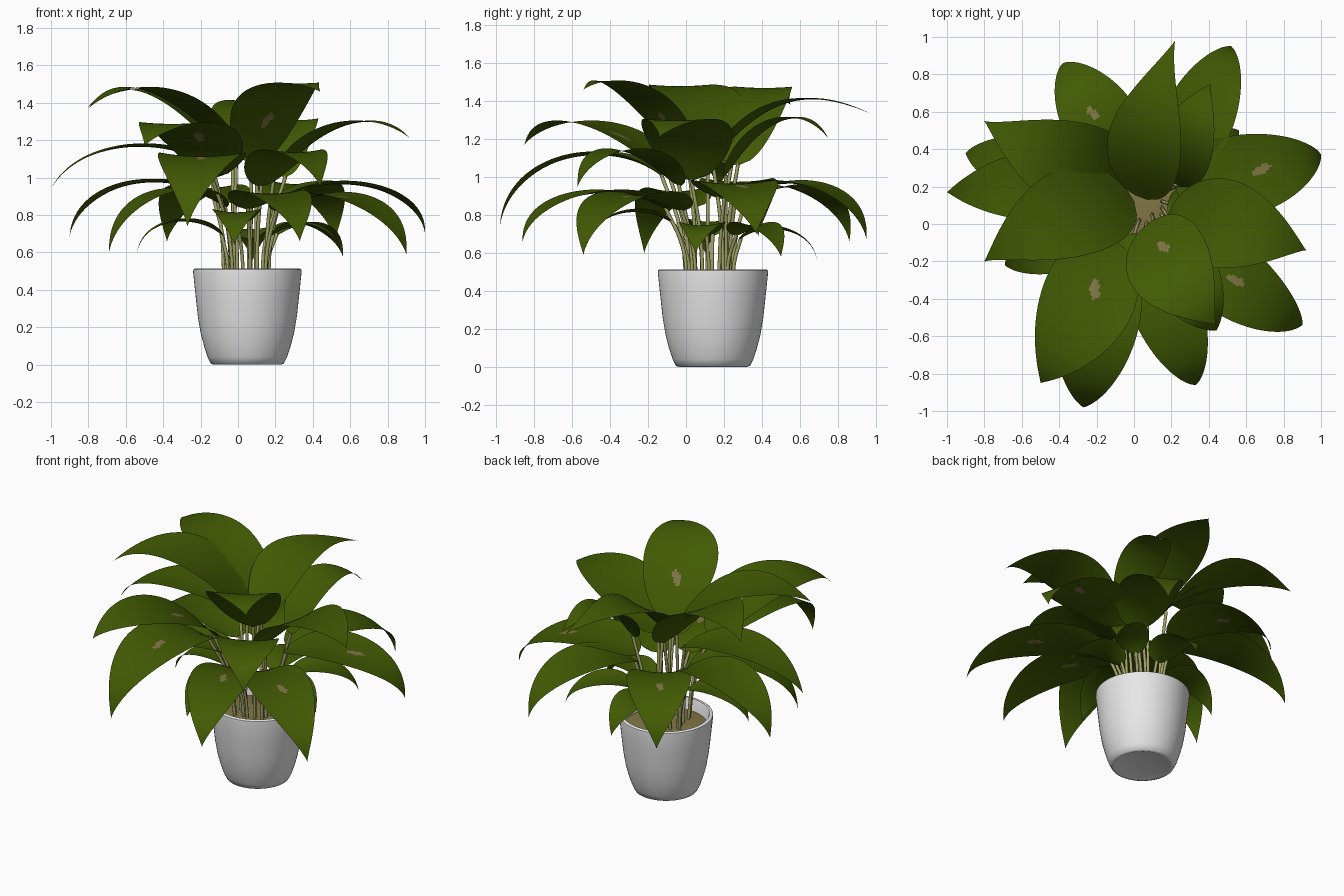
import bpy, bmesh, math
from mathutils import Vector

if "Cube" in bpy.data.objects:
    bpy.data.objects.remove(bpy.data.objects["Cube"])

PX, PY = 0.05, 0.142   # pot centre


def mat(name, col):
    m = bpy.data.materials.new(name)
    m.diffuse_color = (*col, 1)
    m.use_nodes = True
    m.node_tree.nodes["Principled BSDF"].inputs["Base Color"].default_value = m.diffuse_color
    return m


LEAF = mat("leaf green", (0.054, 0.102, 0.001))
SPOT = mat("leaf spot tan", (0.21, 0.18, 0.06))
STEM = mat("stem pale green", (0.36, 0.37, 0.13))
SOIL = mat("soil brown", (0.23, 0.185, 0.06))
POT = mat("pot white", (0.82, 0.82, 0.82))


def finish(name, bm, mats, angle=50):
    me = bpy.data.meshes.new(name)
    bm.to_mesh(me)
    bm.free()
    ob = bpy.data.objects.new(name, me)
    bpy.context.collection.objects.link(ob)
    for m in mats:
        me.materials.append(m)
    bpy.ops.object.select_all(action='DESELECT')
    ob.select_set(True)
    bpy.context.view_layer.objects.active = ob
    bpy.ops.object.shade_smooth_by_angle(angle=math.radians(angle))
    return ob


def lathe(name, profile, material, n=64):
    bm = bmesh.new()
    vs = [bm.verts.new((r, 0, z)) for r, z in profile]
    es = [bm.edges.new(p) for p in zip(vs, vs[1:])]
    bmesh.ops.spin(bm, geom=vs + es, cent=(0, 0, 0), axis=(0, 0, 1),
                   angle=2 * math.pi, steps=n)
    bmesh.ops.remove_doubles(bm, verts=bm.verts, dist=1e-4)
    bmesh.ops.recalc_face_normals(bm, faces=bm.faces)
    ob = finish(name, bm, [material])
    ob.location = (PX, PY, 0)
    return ob


# Pot with rounded foot, rim and inner wall; soil disc inside
lathe("pot", [(0, 0.004), (0.17, 0.004), (0.18, 0), (0.195, 0.006), (0.212, 0.04),
              (0.232, 0.10), (0.250, 0.17), (0.265, 0.26), (0.277, 0.37),
              (0.290, 0.495), (0.289, 0.508), (0.282, 0.513), (0.268, 0.512),
              (0.262, 0.50), (0.25, 0.40), (0, 0.40)], POT)
lathe("soil", [(0.254, 0.435), (0.15, 0.45), (0.05, 0.455), (0, 0.455)], SOIL)


def leaf(name, base, tip, peak, hw, spot, bend, reach, nt=56, nv=30):
    """Arching blade: rises from base to the peak height, then droops to its tip.
    bend bows the midrib sideways; reach near 1 makes the tip hang steeply."""
    b, t1 = Vector(base), Vector(tip)
    flat = Vector((t1.x - b.x, t1.y - b.y, 0))
    side = Vector((-flat.y, flat.x, 0)).normalized()
    c = peak + math.sqrt((peak - b.z) * (peak - t1.z))
    bm = bmesh.new()
    rows = []
    for i in range(nt + 1):
        t = i / nt
        u = 1 - t
        h = 3 * t * u * u * 0.27 + 3 * t * t * u * reach + t ** 3
        z = u * u * b.z + 2 * t * u * c + t * t * t1.z
        w = hw * max(math.sin(math.pi * t ** 0.68), 0.004) ** (0.7 + 0.4 * t)
        row = []
        for j in range(nv + 1):
            v = 2 * j / nv - 1
            p = b + flat * h + side * (w * v + bend * 4 * t * u)
            p.z = z + 0.03 * u * (v * v - 0.3) * w / hw
            row.append(bm.verts.new(p))
        rows.append(row)
    for i in range(nt):
        for j in range(nv):
            f = bm.faces.new((rows[i][j], rows[i + 1][j],
                              rows[i + 1][j + 1], rows[i][j + 1]))
            # small dry spot beside the midrib
            t, v = (i + 0.5) / nt, 2 * (j + 0.5) / nv - 1
            if spot and ((t - spot) / 0.05) ** 2 + ((v - 0.05 - t + spot) / 0.11) ** 2 < 1:
                f.material_index = 1
    bmesh.ops.recalc_face_normals(bm, faces=bm.faces)
    if sum(f.normal.z for f in bm.faces) < 0:
        bmesh.ops.reverse_faces(bm, faces=bm.faces)
    finish(name, bm, [LEAF, SPOT], 80)


def stem(name, base, tip):
    """Thin stalk from the soil to the leaf base."""
    b = Vector(base)
    d = Vector((tip[0] - PX, tip[1] - PY, 0)).normalized()
    s = Vector((PX, PY, 0.44)) + d * 0.09
    s = s.lerp(Vector((b.x, b.y, 0.44)), 0.3)
    mid = Vector((s.x * 0.75 + b.x * 0.25, s.y * 0.75 + b.y * 0.25, (0.44 + b.z) / 2))
    end = b + Vector((0, 0, 0.01)) + d * 0.01
    cu = bpy.data.curves.new(name, 'CURVE')
    cu.dimensions = '3D'
    cu.bevel_depth = 0.010
    cu.bevel_resolution = 2
    sp = cu.splines.new('BEZIER')
    sp.bezier_points.add(2)
    for p, co in zip(sp.bezier_points, (s, mid, end)):
        p.co = co
        p.handle_left_type = p.handle_right_type = 'AUTO'
    sp.resolution_u = 6
    ob = bpy.data.objects.new(name, cu)
    bpy.context.collection.objects.link(ob)
    cu.materials.append(STEM)
    bpy.ops.object.select_all(action='DESELECT')
    ob.select_set(True)
    bpy.context.view_layer.objects.active = ob
    bpy.ops.object.convert(target='MESH')


# Each leaf: base, tip, peak height, half width, spot position (0 = none), bend, reach
top_leaves = [
    ((-0.02, 0.27, 1.06), (-0.80, 0.55, 1.38), 1.47, 0.23, 0, 0.06, 0.70),
    ((0.00, 0.12, 1.10), (-0.80, -0.20, 1.37), 1.48, 0.24, 0, -0.07, 0.72),
    ((0.10, 0.02, 1.08), (0.44, -0.54, 1.46), 1.505, 0.23, 0.25, -0.05, 0.72),
    ((0.07, 0.13, 1.08), (0.22, 0.98, 1.33), 1.41, 0.20, 0, 0.07, 0.56),
]
middle_leaves = [
    ((0.18, 0.03, 0.98), (0.92, -0.14, 1.21), 1.30, 0.24, 0, 0.04, 0.74),
    ((-0.12, -0.08, 1.00), (-0.50, -0.85, 1.17), 1.29, 0.25, 0.32, 0.03, 0.84),
    ((0.25, 0.20, 1.00), (0.41, 0.75, 1.20), 1.31, 0.15, 0, 0.04, 0.76),
    ((-0.15, 0.24, 1.06), (-1.00, 0.17, 0.94), 1.17, 0.19, 0, 0, 0.84),
    ((-0.14, -0.12, 1.00), (-0.27, -0.98, 0.74), 1.12, 0.23, 0.45, 0, 0.95),
    ((0.12, -0.03, 0.95), (0.44, -0.57, 0.95), 1.14, 0.19, 0, 0, 0.92),
]
low_leaves = [
    ((0.20, 0.25, 0.87), (0.52, 0.95, 0.67), 0.97, 0.19, 0, 0, 0.97),
    ((0.20, -0.02, 0.82), (0.90, -0.54, 0.59), 0.91, 0.20, 0.44, -0.03, 0.97),
    ((0.22, 0.20, 0.89), (1.00, 0.37, 0.70), 0.97, 0.22, 0.5, -0.02, 0.98),
    ((-0.12, 0.20, 0.88), (-0.90, 0.38, 0.69), 0.98, 0.19, 0, 0, 0.94),
    ((-0.06, 0.05, 0.84), (-0.69, -0.22, 0.60), 0.93, 0.17, 0, 0, 0.95),
    ((-0.02, 0.30, 0.86), (-0.38, 0.86, 0.66), 0.95, 0.20, 0.45, 0, 0.98),
    ((0.05, -0.10, 0.83), (0.33, -0.86, 0.66), 0.92, 0.19, 0.36, 0, 0.97),
]
small_leaves = [
    ((0.00, -0.05, 0.74), (-0.02, -0.52, 0.64), 0.82, 0.13, 0, 0, 0.93),
    ((0.20, 0.26, 0.69), (0.56, 0.50, 0.58), 0.75, 0.12, 0, 0, 0.93),
    ((-0.08, 0.14, 0.69), (-0.54, 0.10, 0.60), 0.77, 0.12, 0, 0, 0.93),
    ((0.06, 0.28, 0.67), (0.08, 0.69, 0.56), 0.73, 0.12, 0, 0, 0.93),
    ((0.18, 0.11, 0.69), (0.55, 0.05, 0.60), 0.75, 0.12, 0, 0, 0.93),
]
for tier, group in (("top", top_leaves), ("middle", middle_leaves),
                    ("low", low_leaves), ("small", small_leaves)):
    for n, row in enumerate(group, 1):
        leaf(f"{tier}_leaf_{n}", *row)
        stem(f"{tier}_stem_{n}", row[0], row[1])
